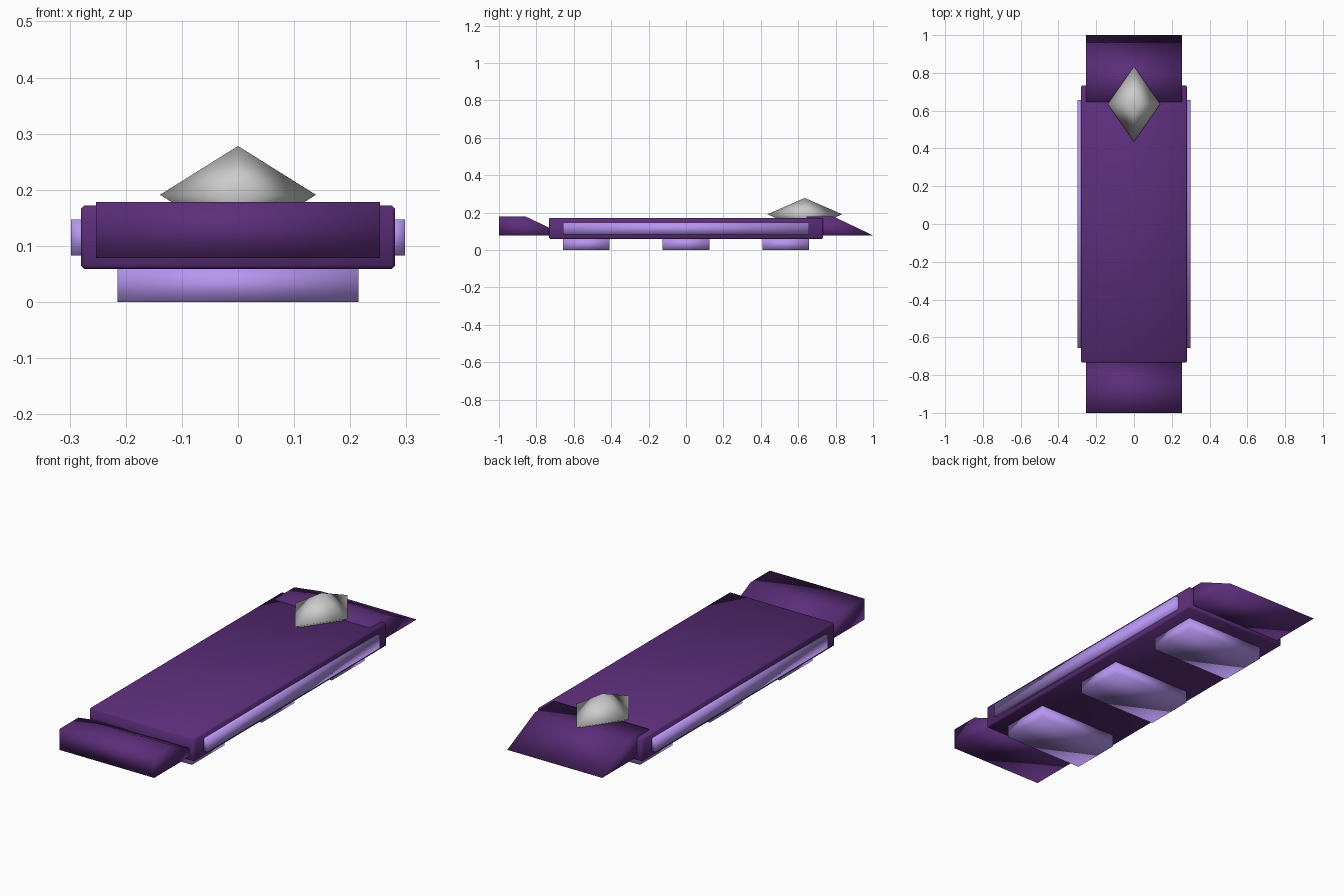
import bpy, bmesh

if "Cube" in bpy.data.objects:
    bpy.data.objects.remove(bpy.data.objects["Cube"])


def material(name, rgb):
    m = bpy.data.materials.new(name)
    m.diffuse_color = (*rgb, 1)
    m.use_nodes = True
    m.node_tree.nodes["Principled BSDF"].inputs["Base Color"].default_value = m.diffuse_color
    return m


PURPLE = material("dark_purple", (0.107, 0.027, 0.195))
LILAC = material("lilac", (0.47, 0.30, 0.87))


def finish(name, bm, mat=None):
    bmesh.ops.recalc_face_normals(bm, faces=bm.faces)
    for f in bm.faces:
        f.smooth = True
    me = bpy.data.meshes.new(name)
    bm.to_mesh(me)
    bm.free()
    ob = bpy.data.objects.new(name, me)
    bpy.context.collection.objects.link(ob)
    if mat:
        me.materials.append(mat)
    return ob


def box(name, lo, hi, mat, bevel=0):
    bm = bmesh.new()
    bmesh.ops.create_cube(bm, size=1)
    for v in bm.verts:
        v.co = [(a + b) / 2 + c * (b - a) for a, b, c in zip(lo, hi, v.co)]
    if bevel:
        bmesh.ops.bevel(bm, geom=bm.edges[:], offset=bevel, segments=1,
                        affect='EDGES')
    return finish(name, bm, mat)


def wedge(name, y, half_width):
    # side profile with a flat top and a slope down to the rear
    profile = [(y, 0.078), (y + 0.355, 0.078), (y + 0.145, 0.178), (y, 0.178)]
    bm = bmesh.new()
    face = bm.faces.new([bm.verts.new((-half_width, p, z)) for p, z in profile])
    ext = bmesh.ops.extrude_face_region(bm, geom=[face])
    new = [g for g in ext["geom"] if isinstance(g, bmesh.types.BMVert)]
    bmesh.ops.translate(bm, verts=new, vec=(2 * half_width, 0, 0))
    # extruding keeps the first face, so both ends are closed
    return finish(name, bm, PURPLE)


# main slab
box("body", (-0.28, -0.733, 0.059), (0.28, 0.733, 0.172), PURPLE, 0.006)

# sloped blocks at both ends
wedge("front_wedge", -1.0, 0.253)
wedge("rear_wedge", 0.645, 0.253)

# light rails along the sides
for side, s in (("left", -1), ("right", 1)):
    xs = sorted((s * 0.262, s * 0.298))
    box(f"{side}_rail", (xs[0], -0.657, 0.083), (xs[1], 0.657, 0.147), LILAC)

# pads underneath
for label, y in (("front", -0.533), ("middle", 0), ("rear", 0.533)):
    box(f"{label}_pad", (-0.215, y - 0.125, 0), (0.215, y + 0.125, 0.062), LILAC)

# faceted gem: a stretched octahedron half sunk in the top
bm = bmesh.new()
bmesh.ops.create_cone(bm, segments=4, radius1=1, radius2=0, depth=1, cap_ends=False)
bmesh.ops.translate(bm, verts=bm.verts, vec=(0, 0, 0.5))
lower = bmesh.ops.duplicate(bm, geom=bm.verts[:] + bm.edges[:] + bm.faces[:])
for g in lower["geom"]:
    if isinstance(g, bmesh.types.BMVert):
        g.co.z *= -1
bmesh.ops.remove_doubles(bm, verts=bm.verts, dist=0.001)
# put the four corners on the x and y axes
ring = [v for v in bm.verts if abs(v.co.z) < 0.01]
if abs(ring[0].co.x * ring[0].co.y) > 0.1:
    for v in ring:
        x, y = v.co.x, v.co.y
        v.co.x, v.co.y = (x - y) * 0.7071, (x + y) * 0.7071
for v in bm.verts:
    v.co = (v.co.x * 0.139, 0.635 + v.co.y * 0.2, 0.191 + v.co.z * 0.087)
finish("gem", bm)
